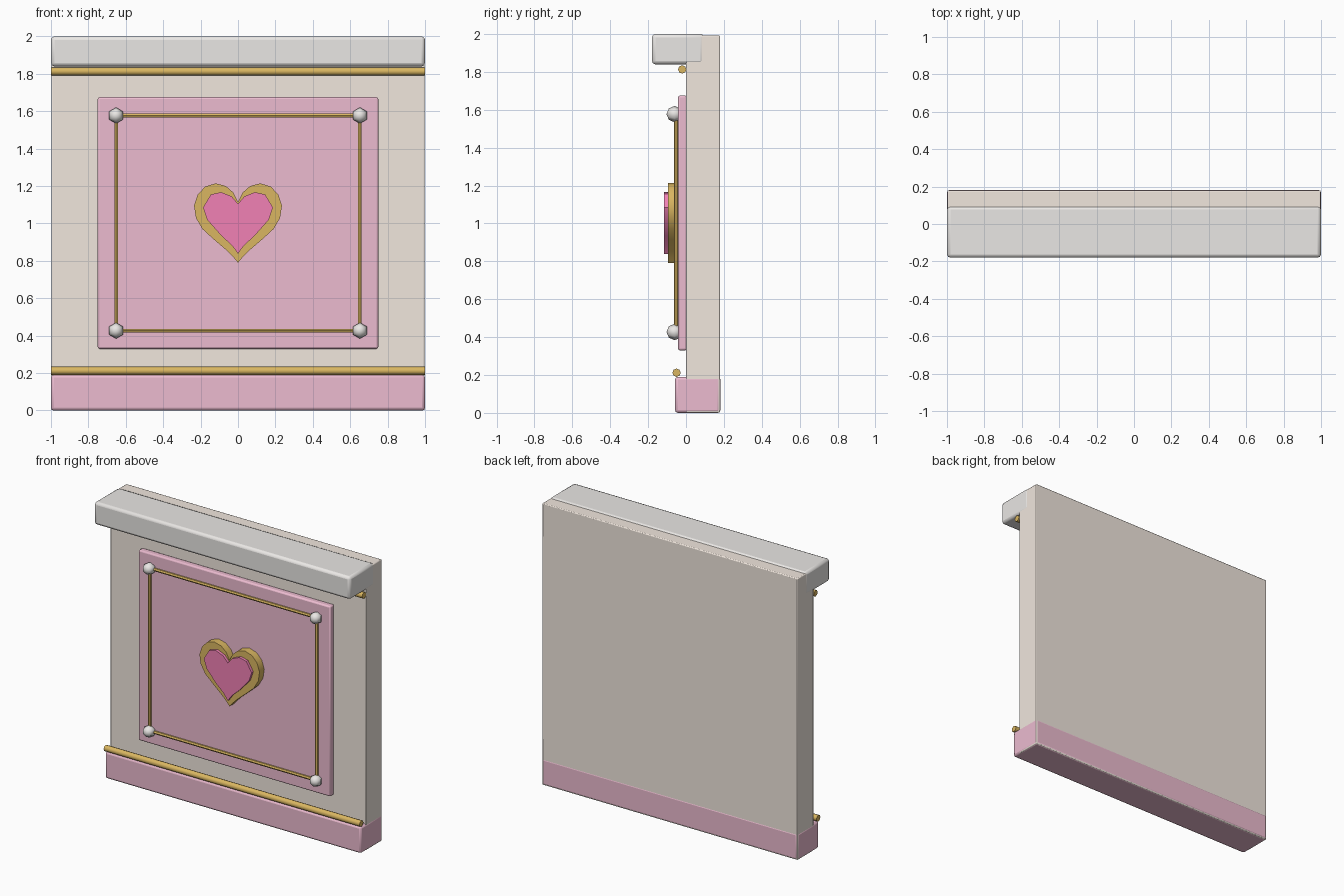
import bpy, bmesh
from math import pi
from mathutils import Matrix

if "Cube" in bpy.data.objects:
    bpy.data.objects.remove(bpy.data.objects["Cube"])


def material(name, rgb):
    m = bpy.data.materials.new(name)
    m.diffuse_color = (*rgb, 1)
    m.use_nodes = True
    m.node_tree.nodes["Principled BSDF"].inputs["Base Color"].default_value = m.diffuse_color
    return m


CREAM = material("cream", (0.88, 0.80, 0.73))
WHITE = material("white", (0.82, 0.80, 0.78))
PINK = material("pink", (0.84, 0.50, 0.63))
GOLD = material("gold", (0.70, 0.47, 0.12))
ROSE = material("rose", (0.88, 0.22, 0.46))


def finish(name, bm, mat, bevel=0, angle=40):
    bmesh.ops.recalc_face_normals(bm, faces=bm.faces[:])
    me = bpy.data.meshes.new(name)
    bm.to_mesh(me)
    bm.free()
    me.materials.append(mat)
    ob = bpy.data.objects.new(name, me)
    bpy.context.collection.objects.link(ob)
    bpy.ops.object.select_all(action='DESELECT')
    ob.select_set(True)
    bpy.context.view_layer.objects.active = ob
    if bevel:
        mod = ob.modifiers.new("bevel", 'BEVEL')
        mod.width, mod.segments = bevel, 2
    bpy.ops.object.shade_smooth_by_angle(angle=angle * pi / 180)
    return ob


def box(name, lo, hi, mat, bevel):
    bm = bmesh.new()
    size = [b - a for a, b in zip(lo, hi)]
    mid = [(a + b) / 2 for a, b in zip(lo, hi)]
    bmesh.ops.create_cube(bm, size=1, matrix=Matrix.Translation(mid) @ Matrix.Diagonal((*size, 1)))
    return finish(name, bm, mat, bevel)


def rod(name, centre, length, radius, axis, sides=8):
    bm = bmesh.new()
    turn = Matrix.Rotation(pi / 2, 4, 'Y') if axis == 'X' else Matrix()
    bmesh.ops.create_cone(bm, cap_ends=True, segments=sides, radius1=radius, radius2=radius,
                          depth=length, matrix=Matrix.Translation(centre) @ turn)
    return finish(name, bm, GOLD, angle=50)


def heart(name, half, front, back, mat):
    # half outline runs from the top notch to the bottom tip, then is mirrored
    outline = half + [(-x, z) for x, z in half[-2:0:-1]]
    bm = bmesh.new()
    face = bm.faces.new([bm.verts.new((x, back, z)) for x, z in outline])
    ext = bmesh.ops.extrude_face_region(bm, geom=[face])
    moved = [v for v in ext["geom"] if isinstance(v, bmesh.types.BMVert)]
    bmesh.ops.translate(bm, verts=moved, vec=(0, front - back, 0))
    return finish(name, bm, mat)


# Wall slab, base board and cornice
box("wall", (-0.998, 0, 0.002), (0.998, 0.18, 1.992), CREAM, 0.006)
box("base_board", (-1, -0.058, 0), (1, 0.182, 0.19), PINK, 0.015)
box("cornice", (-1, -0.18, 1.84), (1, 0.095, 2), WHITE, 0.018)

# Gold trims under the cornice and over the base board
rod("upper_trim", (0, -0.02, 1.813), 2, 0.022, 'X')
rod("lower_trim", (0, -0.05, 0.212), 2, 0.022, 'X')

# Raised panel
box("panel", (-0.75, -0.042, 0.33), (0.75, 0.005, 1.675), PINK, 0.01)

# Gold frame with pearl corners
FX, FZ0, FZ1, FY = 0.652, 0.427, 1.577, -0.053
for label, z in (("lower", FZ0), ("upper", FZ1)):
    rod(f"{label}_frame_rail", (0, FY, z), 2 * FX, 0.011, 'X', 6)
for label, x in (("left", -FX), ("right", FX)):
    rod(f"{label}_frame_rail", (x, FY, (FZ0 + FZ1) / 2), FZ1 - FZ0, 0.011, 'Z', 6)
    for level, z in (("lower", FZ0), ("upper", FZ1)):
        bm = bmesh.new()
        bmesh.ops.create_uvsphere(bm, u_segments=6, v_segments=4, radius=0.043,
                                  matrix=Matrix.Translation((x, -0.06, z)) @ Matrix.Rotation(pi / 2, 4, 'X'))
        finish(f"{level}_{label}_pearl", bm, WHITE, angle=70)

# Heart emblem: gold backing and rose gem
heart("heart_backing", [(0, 1.115), (0.025, 1.165), (0.065, 1.2), (0.12, 1.214), (0.175, 1.197),
                        (0.215, 1.155), (0.235, 1.095), (0.225, 1.03), (0.19, 0.97), (0.13, 0.915),
                        (0.06, 0.855), (0.025, 0.82), (0, 0.79)], -0.095, -0.04, GOLD)
heart("heart_gem", [(0, 1.105), (0.035, 1.145), (0.09, 1.167), (0.145, 1.155), (0.187, 1.085),
                    (0.165, 1.02), (0.09, 0.935), (0.03, 0.88), (0, 0.838)], -0.115, -0.09, ROSE)
